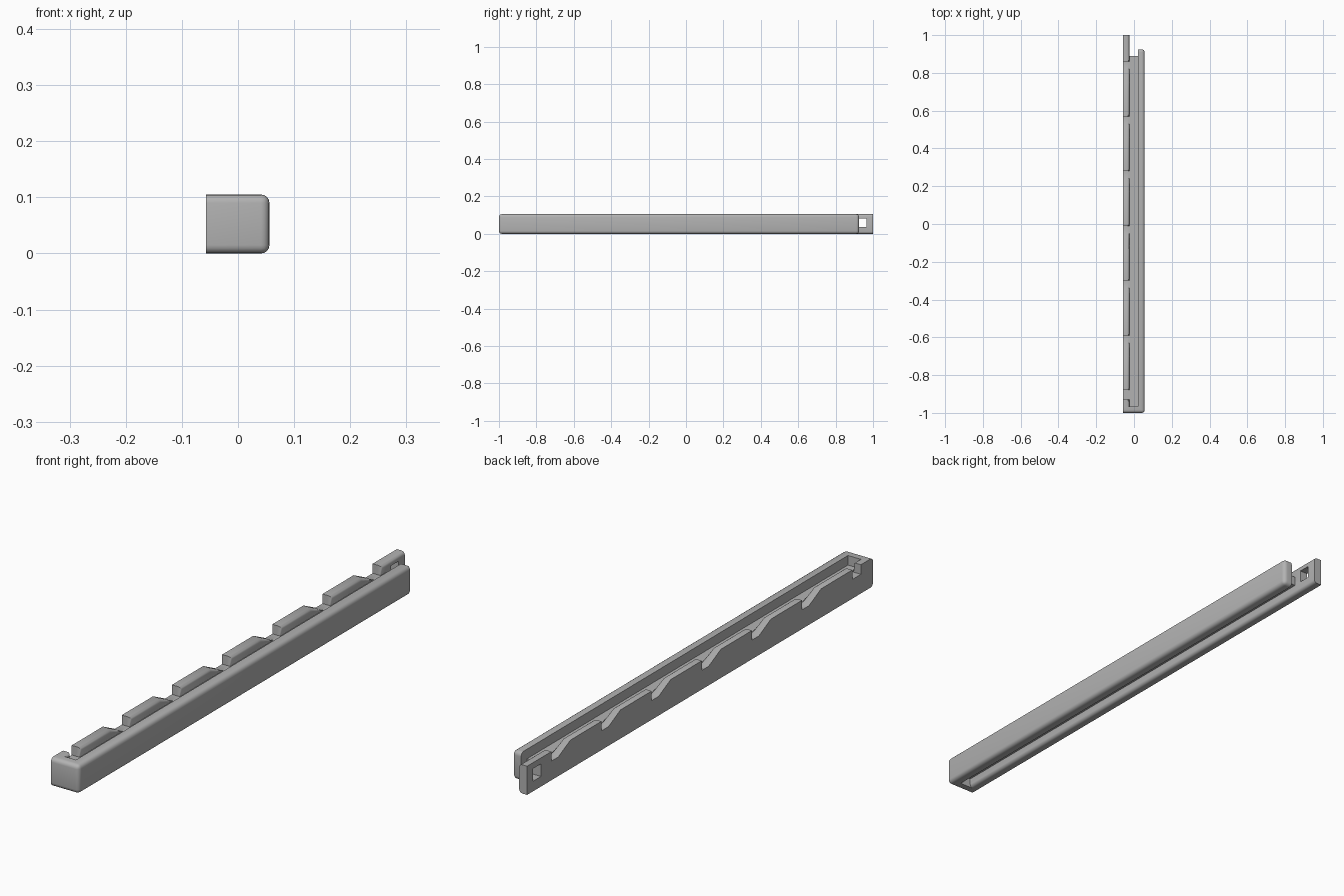
import bpy, bmesh

if "Cube" in bpy.data.objects:
    bpy.data.objects.remove(bpy.data.objects["Cube"])

GREY = bpy.data.materials.new("light grey")
GREY.use_nodes = True
GREY.diffuse_color = (0.45, 0.45, 0.45, 1)
GREY.node_tree.nodes["Principled BSDF"].inputs["Base Color"].default_value = (0.45, 0.45, 0.45, 1)

# Main dimensions
LEFT, INNER_L, INNER_R, RIGHT = -0.057, -0.025, 0.02, 0.056
TOP, FLOOR, CEILING = 0.105, 0.07, 0.035
FRONT, CAP, WEB_END, BACK, TIP = -1.0, -0.965, 0.89, 0.925, 1.0
ROUND = 0.015


def extrude_profile(name, points, x0, x1, keep_edge, width):
    """Extrude a (y, z) profile along x and round the edges chosen by a rule."""
    bm = bmesh.new()
    face = bm.faces.new([bm.verts.new((x0, y, z)) for y, z in points])
    new = bmesh.ops.extrude_face_region(bm, geom=[face])["geom"]
    bmesh.ops.translate(bm, vec=(x1 - x0, 0, 0),
                        verts=[v for v in new if isinstance(v, bmesh.types.BMVert)])
    bmesh.ops.recalc_face_normals(bm, faces=bm.faces)
    edges = [e for e in bm.edges if keep_edge(e.verts[0].co, e.verts[1].co)]
    if edges:
        bmesh.ops.bevel(bm, geom=edges, offset=width, segments=4,
                        profile=0.5, affect='EDGES', clamp_overlap=True)
    mesh = bpy.data.meshes.new(name)
    bm.to_mesh(mesh)
    bm.free()
    mesh.materials.append(GREY)
    ob = bpy.data.objects.new(name, mesh)
    bpy.context.collection.objects.link(ob)
    return ob


def rect(y0, y1, z0, z1):
    return [(y0, z0), (y1, z0), (y1, z1), (y0, z1)]


def cut(target, name, x0, x1, y0, y1, z0, z1):
    cutter = extrude_profile(name, rect(y0, y1, z0, z1), x0, x1, lambda a, b: False, 0)
    cutter.hide_render = True
    cutter.hide_set(True)
    cutter.display_type = 'WIRE'
    mod = target.modifiers.new(name, 'BOOLEAN')
    mod.operation = 'DIFFERENCE'
    mod.solver = 'EXACT'
    mod.object = cutter


def finish(ob):
    """Apply the cuts, remove the cutters and shade."""
    bpy.context.view_layer.objects.active = ob
    ob.select_set(True)
    for mod in list(ob.modifiers):
        cutter = mod.object
        bpy.ops.object.modifier_apply(modifier=mod.name)
        bpy.data.objects.remove(cutter)
    bpy.ops.object.shade_smooth_by_angle(angle=0.6)
    ob.select_set(False)


# Channel body: front cap, web and right wall, flat only on the left side
def not_left(a, b):
    return a.x > LEFT + 0.001 or b.x > LEFT + 0.001


body = extrude_profile("channel_body", rect(FRONT, BACK, 0, TOP), LEFT, RIGHT, not_left, ROUND)
cut(body, "top_groove_cutter", INNER_L - 0.01, INNER_R, CAP, 1.5, FLOOR, 0.5)
cut(body, "bottom_groove_cutter", INNER_L - 0.01, INNER_R, CAP, 1.5, -0.5, CEILING)
cut(body, "left_side_cutter", -0.5, INNER_L, CAP, 1.5, -0.5, 0.5)
cut(body, "web_end_cutter", -0.5, INNER_R, WEB_END, 1.5, -0.5, 0.5)
finish(body)

# Left rail: a row of teeth, each with an upright front and a sloping back
start = CAP - 0.02
profile = [(TIP, 0), (start, 0), (start, TOP), (-0.93, TOP), (-0.93, FLOOR)]
PITCH, TOOTH, SLOPE = 0.29, 0.25, 0.07
for i in range(6):
    y = -0.88 + i * PITCH
    profile += [(y, FLOOR), (y, TOP), (y + TOOTH - SLOPE, TOP), (y + TOOTH, FLOOR)]
last = -0.88 + 6 * PITCH
profile += [(last, FLOOR), (last, TOP), (TIP, TOP)]


def inner_lip(a, b):
    on_inner = min(a.x, b.x) > INNER_L - 0.001
    on_floor = abs(a.z - FLOOR) < 0.001 and abs(b.z - FLOOR) < 0.001
    on_tip = min(a.y, b.y) > TIP - 0.001
    return on_inner and not on_floor and not on_tip


rail = extrude_profile("toothed_rail", profile, LEFT, INNER_L, inner_lip, 0.012)
cut(rail, "latch_hole_cutter", -0.5, 0.5, 0.92, 0.965, 0.037, 0.083)
finish(rail)
